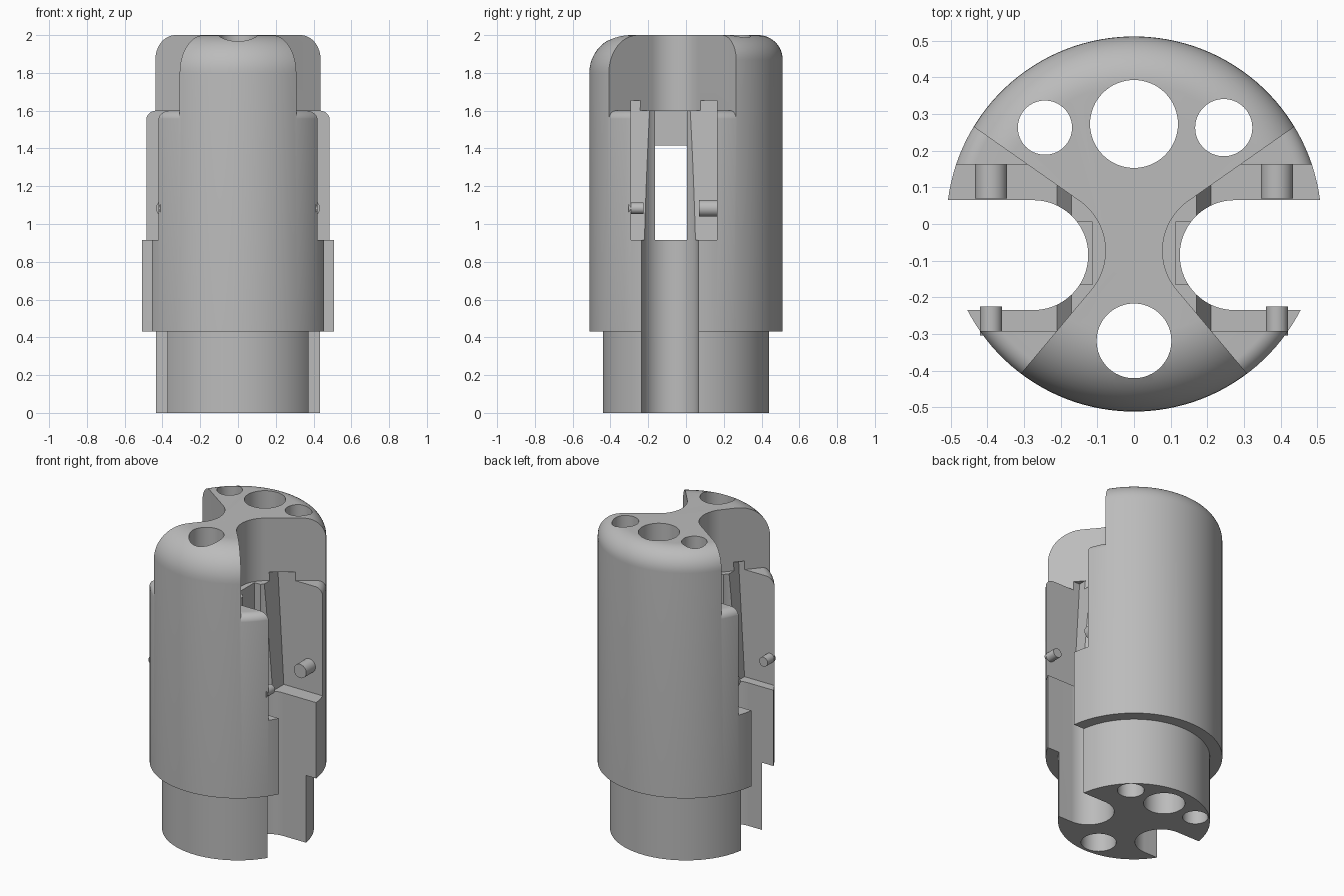
import bpy, bmesh
from math import sin, cos, pi, radians
from mathutils import Matrix

old = bpy.data.objects.get("Cube")
if old:
    bpy.data.objects.remove(old, do_unlink=True)

R, SHELF, SEAT, STEP = 0.512, 1.6, 0.915, 0.43
SLOT_Y, SLOT_X, SLOT_R = -0.085, 0.275, 0.15

grey = bpy.data.materials.new("plain grey")
grey.use_nodes = True
COLOUR = (0.5, 0.5, 0.5, 1)
grey.diffuse_color = COLOUR
grey.node_tree.nodes["Principled BSDF"].inputs["Base Color"].default_value = COLOUR


def make(name, bm):
    bmesh.ops.recalc_face_normals(bm, faces=bm.faces)
    mesh = bpy.data.meshes.new(name)
    bm.to_mesh(mesh)
    bm.free()
    ob = bpy.data.objects.new(name, mesh)
    bpy.context.collection.objects.link(ob)
    mesh.materials.append(grey)
    return ob


def loft(name, rings):
    """Closed solid through rings of equal length, capped at both ends."""
    bm = bmesh.new()
    loops = [[bm.verts.new(p) for p in ring] for ring in rings]
    for a, b in zip(loops, loops[1:]):
        for i in range(len(a)):
            j = (i + 1) % len(a)
            bm.faces.new((a[i], a[j], b[j], b[i]))
    bm.faces.new(loops[0][::-1])
    bm.faces.new(loops[-1])
    return make(name, bm)


def prism(name, outline, z0, z1):
    return loft(name, [[(x, y, z) for x, y in outline] for z in (z0, z1)])


def box(name, x0, x1, y0, y1, z0, z1):
    return prism(name, [(x0, y0), (x1, y0), (x1, y1), (x0, y1)], z0, z1)


def arc(cx, cy, r, a0, a1, n=32):
    angles = [radians(a0 + (a1 - a0) * i / n) for i in range(n + 1)]
    return [(cx + r * cos(a), cy + r * sin(a)) for a in angles]


def domed(name, radius, bottom, top, fillet, base=()):
    """Cylinder with a rounded top; the fillet size may vary with direction."""
    n, steps = 128, 12
    angles = [2 * pi * (i + 0.5) / n for i in range(n)]
    rings = [[(r * cos(a), r * sin(a), z) for a in angles]
             for r, z in list(base) + [(radius, bottom)]]
    for k in range(steps + 1):
        t = pi / 2 * k / steps
        ring = []
        for a in angles:
            f = fillet(a)
            r = radius - f + f * cos(t)
            ring.append((r * cos(a), r * sin(a), top - f + f * sin(t)))
        rings.append(ring)
    return loft(name, rings)


def cut(target, cutter):
    mod = target.modifiers.new("cut", "BOOLEAN")
    mod.operation, mod.solver, mod.object = "DIFFERENCE", "EXACT", cutter
    bpy.context.view_layer.objects.active = target
    bpy.ops.object.modifier_apply(modifier=mod.name)
    bpy.data.objects.remove(cutter, do_unlink=True)


def mirror_x(outline, side):
    return [(side * x, y) for x, y in outline]


# Stepped body, with a softer top edge at the front than at the back
body = domed("body", R, STEP, 2.0, lambda a: 0.2 if sin(a) < 0 else 0.13,
             base=[(0.44, 0), (0.44, STEP)])

for side in (1, -1):
    # Flared opening above the shelf, leaving a rounded shelf rim
    flare = arc(0.244, -0.073, 0.166, 125, 220)
    flare += [(0.117 + 0.643, -0.18 - 0.766), (1.2, -0.18 - 0.766),
              (1.2, 0.063 + 0.735), (0.149 + 1.05, 0.063 + 0.735)][:1]
    flare += [(0.149 + 0.819, 0.063 + 0.574)]
    opening = prism("opening", mirror_x(flare, side), 1.5, 2.2)
    cut(opening, domed("shelf_shape", R + 0.0006, 1.2, SHELF, lambda a: 0.05))
    cut(body, opening)

    # Full-height round-ended slot
    slot = arc(SLOT_X, SLOT_Y, SLOT_R, 90, 270, 48)
    slot += [(0.8, SLOT_Y - SLOT_R), (0.8, SLOT_Y + SLOT_R)]
    cut(body, prism("slot", mirror_x(slot, side), -0.1, 2.3))

    # Wider pocket with a leaning inner wall
    profile = [(0.21, SEAT), (0.167, 1.655), (0.8, 1.655), (0.8, SEAT)]
    cut(body, loft("pocket", [[(side * x, y, z) for x, z in profile]
                              for y in (-0.292, 0.163)]))

    # Flat recess in the central web
    xs = sorted((side * 0.113, side * 0.3))
    cut(body, box("recess", *xs, -0.165, 0.005, SEAT, SHELF))

# Window through the web
cut(body, box("window", -0.25, 0.25, -0.165, 0.005, SEAT, 1.415))

# Vertical bores
for x, y, r in ((0, 0.273, 0.12), (-0.243, 0.263, 0.074),
                (0.245, 0.263, 0.078), (0, -0.319, 0.102)):
    cut(body, prism("bore", arc(x, y, r, 0, 354.375, 63), -0.1, 2.2))


# Hinge pins standing out of the pocket walls
def pin(name, x, r, y0, y1):
    circle = arc(x, 1.083, r, 0, 348.75, 31)
    return loft(name, [[(px, y, pz) for px, pz in circle] for y in (y0, y1)])


parts = [body]
for side, label in ((1, "left"), (-1, "right")):
    parts.append(pin(f"back_pin_{label}", side * 0.39, 0.044, 0.07, 0.18))
    parts.append(pin(f"front_pin_{label}", side * 0.39, 0.03, -0.305, -0.225))

# Smooth curved walls, crisp edges
bpy.ops.object.select_all(action="DESELECT")
for ob in parts:
    ob.select_set(True)
bpy.context.view_layer.objects.active = body
bpy.ops.object.shade_smooth_by_angle(angle=radians(25))
